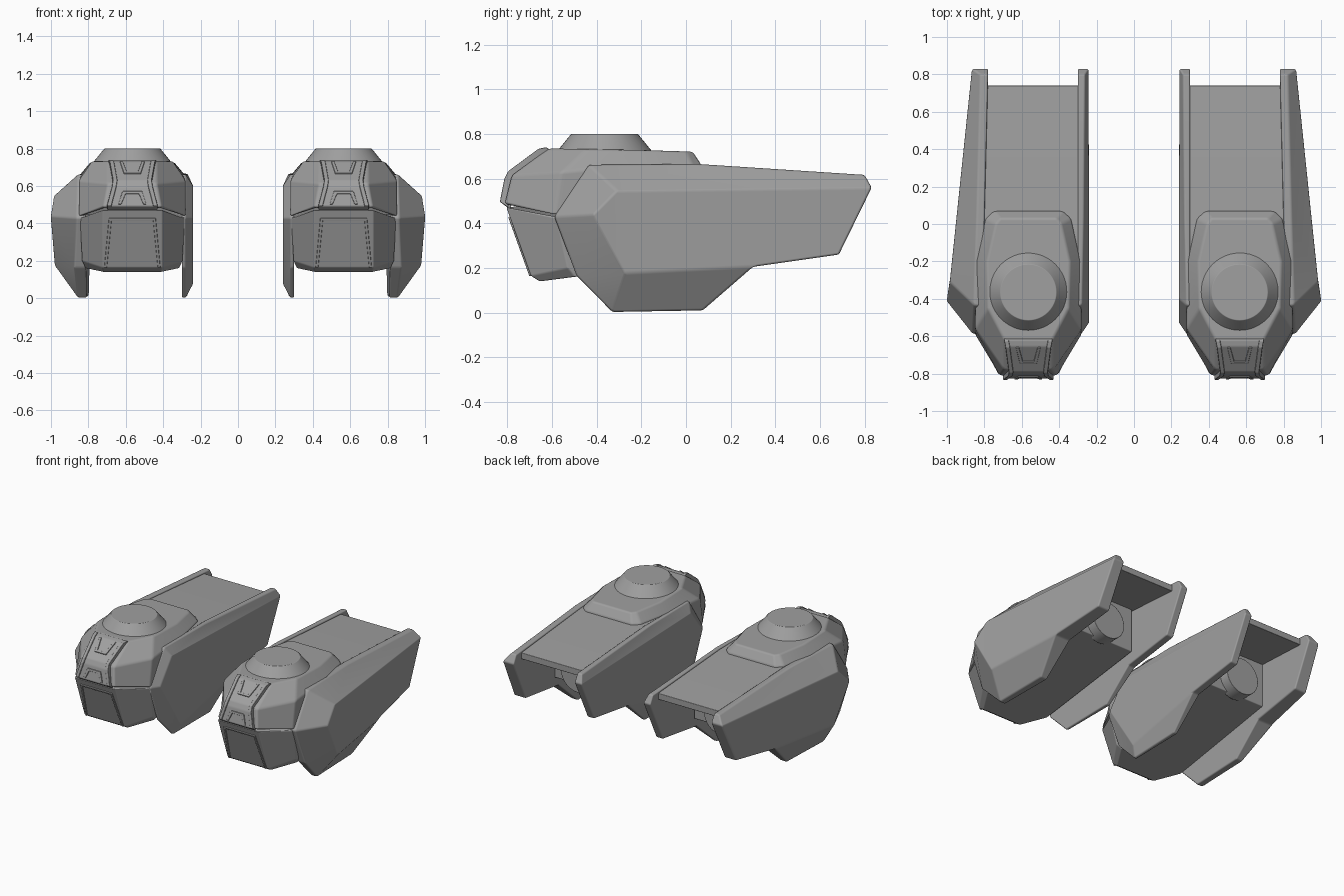
import bpy, bmesh, math
from mathutils import Matrix, Vector

if "Cube" in bpy.data.objects:
    bpy.data.objects.remove(bpy.data.objects["Cube"])

CX = 0.565  # centre line of the left pod; the right pod is mirrored

grey = bpy.data.materials.new("armour_grey")
grey.use_nodes = True
colour = (0.35, 0.35, 0.35, 1)
grey.diffuse_color = colour
grey.node_tree.nodes["Principled BSDF"].inputs["Base Color"].default_value = colour


def finish(name, bm, bevel=0.01):
    """Turn a bmesh into a bevelled, mirrored pair of parts."""
    bmesh.ops.recalc_face_normals(bm, faces=bm.faces)
    me = bpy.data.meshes.new(name)
    bm.to_mesh(me)
    bm.free()
    me.materials.append(grey)
    ob = bpy.data.objects.new(name, me)
    bpy.context.collection.objects.link(ob)
    for p in me.polygons:
        p.use_smooth = True
    b = ob.modifiers.new("soft_edges", 'BEVEL')
    b.width, b.segments = bevel, 2
    b.limit_method, b.angle_limit = 'ANGLE', math.radians(15)
    b.harden_normals = True
    m = ob.modifiers.new("other_pod", 'MIRROR')
    m.use_mirror_merge = False


def loft(rings):
    """Skin a stack of point rings and cap both ends."""
    bm = bmesh.new()
    vs = [[bm.verts.new(p) for p in r] for r in rings]
    n = len(vs[0])
    for a, b in zip(vs, vs[1:]):
        for i in range(n):
            j = (i + 1) % n
            bm.faces.new((a[i], a[j], b[j], b[i]))
    bm.faces.new(vs[0])
    bm.faces.new(vs[-1])
    return bm


def both(half):
    """Full ring from its half, mirrored about the pod's centre line."""
    return ([(CX + x, y, z) for x, y, z in half]
            + [(CX - x, y, z) for x, y, z in reversed(half)])


# Lower body with chin, chamfered underside and rising floor
finish("body_and_chin", loft([
    both([(.155, -.655, .14), (.25, -.5, .16), (.255, .35, .28)]),
    both([(.16, -.695, .165), (.268, -.53, .2), (.255, .35, .31)]),
    both([(.16, -.805, .472), (.28, -.58, .425), (.255, .35, .62)]),
]), .006)

# Upper head shell
finish("head_shell", loft([
    both([(.155, -.812, .487), (.285, -.59, .435), (.275, -.2, .5), (.22, .02, .5), (.185, .055, .5)]),
    both([(.13, -.78, .615), (.285, -.56, .63), (.28, -.2, .66), (.23, .03, .66), (.185, .07, .66)]),
    both([(.13, -.615, .735), (.215, -.45, .733), (.222, -.2, .729), (.175, .0, .722), (.15, .03, .721)]),
]), .012)

# Brow strip running down the front of the head
path = [(.125, -.62, .737), (.118, -.655, .73), (.1, -.79, .63),
        (.105, -.808, .595), (.132, -.828, .492)]
finish("brow_strip", loft([
    [(CX - w, y, z), (CX + w, y, z), (CX + w, y + .04, z - .03), (CX - w, y + .04, z - .03)]
    for w, y, z in path]), .008)


def bracket(name, start, end, w0, w1, arm):
    """Raised U shape lying on a slope; open at start, closed at end."""
    s, e = Vector((CX, *start)), Vector((CX, *end))
    along = e - s
    out = Vector((1, 0, 0)).cross(along).normalized()
    if out.y > 0:
        out = -out
    u = 1 - arm / along.length
    flat = [(-w0, 0), (-w1, 1), (w1, 1), (w0, 0),
            (w0 - arm, 0), (w1 - arm, u), (arm - w1, u), (arm - w0, 0)]
    pts = [s + along * t + Vector((x, 0, 0)) for x, t in flat]
    finish(name, loft([[p - out * .01 for p in pts], [p + out * .007 for p in pts]]), .003)


bracket("brow_bracket_upper", (-.658, .727), (-.745, .663), .066, .045, .016)
bracket("brow_bracket_lower", (-.826, .502), (-.812, .572), .075, .052, .016)
bracket("chin_panel_frame", (-.695, .165), (-.79, .43), .15, .125, .014)

# Side rails beside the brow
for side in (-1, 1):
    rail = []
    for w, y, z in path:
        xs = (CX + side * (w - .02), CX + side * (w + .004))
        rail.append([(xs[0], y - .006, z + .004), (xs[1], y - .006, z + .004),
                     (xs[1], y + .03, z - .02), (xs[0], y + .03, z - .02)])
    finish("brow_rail", loft(rail), .004)


def cone(name, r1, r2, depth, matrix):
    bm = bmesh.new()
    bmesh.ops.create_cone(bm, cap_ends=True, segments=48, radius1=r1, radius2=r2,
                          depth=depth, matrix=matrix)
    finish(name, bm, .003)


# Turret on the roof and round fitting on the rear wall
cone("roof_turret", .215, .15, .08, Matrix.Translation((CX, -.365, .76)))
cone("rear_fitting", .13, .13, .1,
     Matrix.Translation((CX, .37, .39)) @ Matrix.Rotation(math.pi / 2, 4, 'X'))

# Rear deck between the side plates
finish("rear_deck", loft([
    [(CX + dx, y, z - t) for dx, t in ((-.275, 0), (.25, 0), (.25, .045), (-.275, .045))]
    for y, z in ((-.3, .66), (.05, .656), (.74, .608))
]), .004)

# Side plates: shared outline, each with its own relief
outline = dict(A=(-.59, .43), B=(-.435, .662), K=(.05, .666), C=(.8, .617), D=(.832, .56),
               E=(.685, .26), F=(.3, .205), G=(.075, .01), H=(-.33, .003), I=(-.49, .165))


def side_plate(name, rim, ridge, inner):
    """rim: x of each outline point; ridge: raised corners a, b, h; inner: x by y."""
    bm = bmesh.new()
    v = {k: bm.verts.new((x, *outline[k])) for k, x in zip(outline, rim)}
    v.update({k: bm.verts.new(p) for k, p in zip("abh", ridge)})
    back = {k: bm.verts.new((inner(y), y, z)) for k, (y, z) in outline.items()}
    for face in ("ABba", "BKb", "KCDb", "abh", "bDEFh", "FGHh", "HIh", "IAah"):
        bm.faces.new([v[k] for k in face])
    keys = "".join(outline)
    for p, q in zip(keys, keys[1:] + keys[0]):
        bm.faces.new((v[p], v[q], back[q], back[p]))
    bm.faces.new(list(back.values()))
    finish(name, bm, .01)


side_plate("outer_side_plate",
           (.862, .855, .84, .822, .866, .878, .915, .85, .855, .875),
           [(1.002, -.415, .44), (.985, -.31, .545), (.98, -.27, .175)],
           lambda y: .81 - .025 * (y + .4))
side_plate("inner_side_plate",
           (.282, .28, .27, .262, .243, .243, .243, .27, .28, .28),
           [(.24, -.53, .43), (.24, -.4, .6), (.24, -.3, .075)],
           lambda y: .3)
